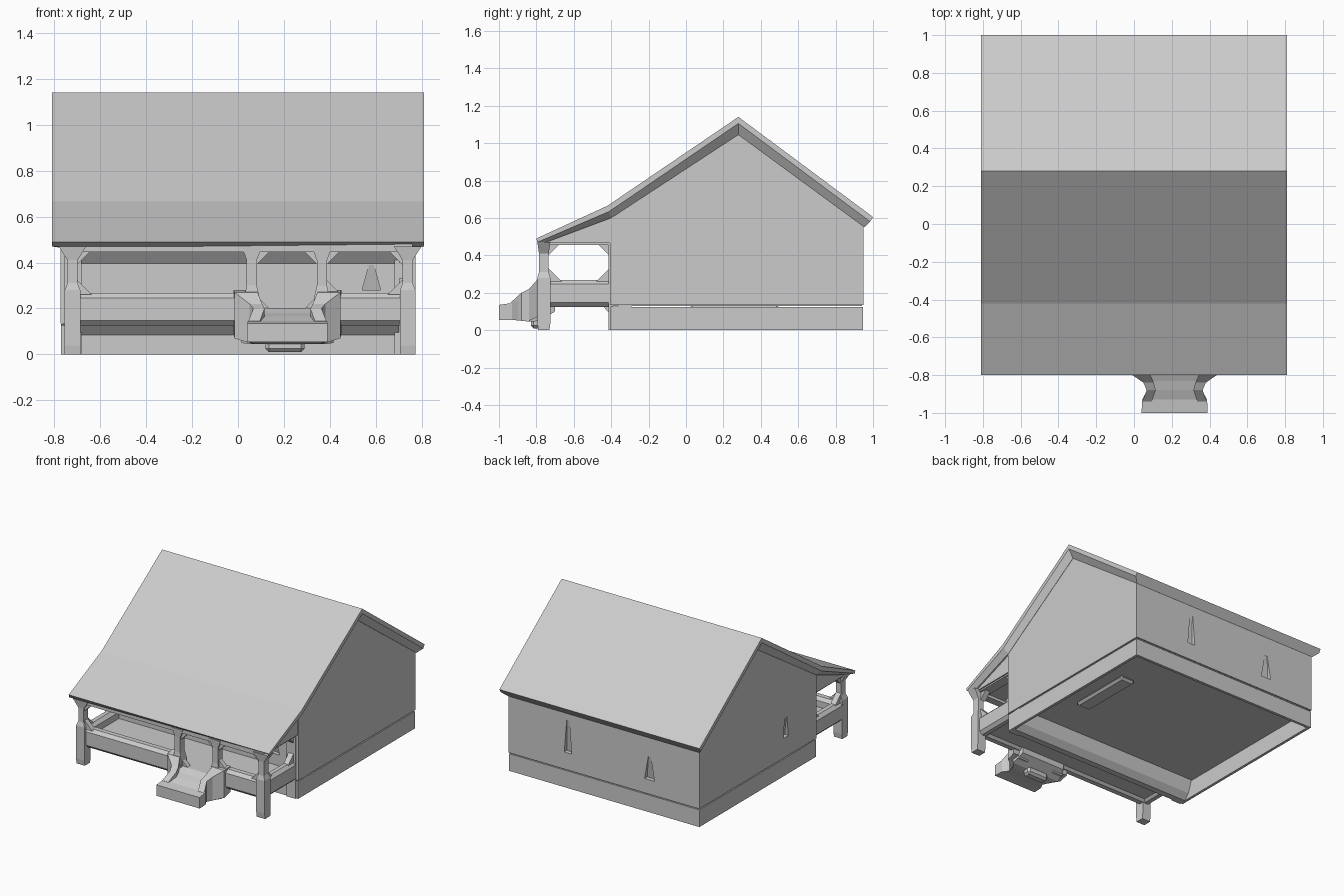
import bpy, bmesh

if "Cube" in bpy.data.objects:
    bpy.data.objects.remove(bpy.data.objects["Cube"], do_unlink=True)

grey = bpy.data.materials.new("plain grey")
grey.use_nodes = True
grey.diffuse_color = (0.6, 0.6, 0.6, 1)
grey.node_tree.nodes["Principled BSDF"].inputs["Base Color"].default_value = (0.6, 0.6, 0.6, 1)


def loft(name, rings, bevel=0):
    """Closed rings of points joined in order and capped at both ends."""
    bm = bmesh.new()
    rows = [[bm.verts.new(p) for p in ring] for ring in rings]
    n = len(rows[0])
    for a, b in zip(rows, rows[1:]):
        for i in range(n):
            j = (i + 1) % n
            bm.faces.new((a[i], a[j], b[j], b[i]))
    bm.faces.new(rows[0])
    bm.faces.new(rows[-1])
    bmesh.ops.recalc_face_normals(bm, faces=bm.faces[:])
    mesh = bpy.data.meshes.new(name)
    bm.to_mesh(mesh)
    bm.free()
    mesh.materials.append(grey)
    ob = bpy.data.objects.new(name, mesh)
    bpy.context.collection.objects.link(ob)
    if bevel:
        mod = ob.modifiers.new("chamfer", "BEVEL")
        mod.width = bevel
        mod.segments = 1
    return ob


def rect(x0, x1, y0, y1, z):
    return [(x0, y0, z), (x1, y0, z), (x1, y1, z), (x0, y1, z)]


def box(name, x0, x1, y0, y1, z0, z1, bevel=0):
    return loft(name, [rect(x0, x1, y0, y1, z0), rect(x0, x1, y0, y1, z1)], bevel)


def extrude_x(name, profile, x0, x1):
    return loft(name, [[(x, y, z) for y, z in profile] for x in (x0, x1)])


def extrude_y(name, profile, y0, y1):
    return loft(name, [[(x, y, z) for x, z in profile] for y in (y0, y1)])


# Roof: slab with a sloping soffit running back to the walls
top = [(-0.8, 0.49), (-0.42, 0.665), (0.28, 1.14), (1.0, 0.605)]
edge = [(-0.795, 0.47), (-0.41, 0.635), (0.28, 1.105), (0.985, 0.58)]
soffit = [(-0.76, 0.465), (-0.4, 0.6), (0.28, 1.045), (0.955, 0.55)]
loft("roof", [[(-0.775, *s), (-0.81, *e), (-0.81, *t), (0.81, *t), (0.81, *e), (0.775, *s)]
              for t, e, s in zip(top, edge, soffit)])

# House body
walls = extrude_x("house_walls", [(-0.405, 0.135), (0.95, 0.135), (0.95, 0.56),
                                  (0.28, 1.06), (-0.405, 0.61)], -0.773, 0.773)

# Small wedge-shaped window dents: axis, wall, outward sign, centre, half width, bottom, top
dents = [("y", 0.95, 1, 0.29, 0.03, 0.26, 0.5), ("y", 0.95, 1, -0.37, 0.04, 0.24, 0.41),
         ("x", -0.773, -1, -0.05, 0.03, 0.28, 0.43), ("y", -0.405, -1, 0.58, 0.04, 0.28, 0.39)]
for axis, wall, sign, mid, width, z0, z1 in dents:
    rings = []
    for z, half, depth in ((z0, width, 0.03), (z1, 0.01, 0.002)):
        n0, n1 = sorted((wall - sign * depth, wall + sign * 0.02))
        span = (mid - half, mid + half)
        rings.append(rect(*span, n0, n1, z) if axis == "y" else rect(n0, n1, *span, z))
    cutter = loft("window_cutter", rings)
    cutter.hide_render = True
    mod = walls.modifiers.new("dent", "BOOLEAN")
    mod.operation = "DIFFERENCE"
    mod.solver = "EXACT"
    mod.object = cutter
    bpy.context.view_layer.objects.active = walls
    bpy.ops.object.modifier_apply(modifier=mod.name)
    bpy.data.objects.remove(cutter, do_unlink=True)

# Hollow foundation with a shadow groove above it, a sloped sill and a cove under the deck
box("foundation_groove", -0.762, 0.762, -0.392, 0.942, 0.13, 0.14)
extrude_x("foundation_front", [(-0.405, 0), (-0.36, 0), (-0.32, 0.04), (-0.29, 0.132),
                               (-0.405, 0.125)], -0.77, 0.77)
extrude_x("deck_cove", [(-0.4, 0.085), (-0.405, 0.085), (-0.46, 0.145), (-0.4, 0.145)],
          -0.7, 0.7)
box("foundation_back", -0.77, 0.77, 0.925, 0.945, 0, 0.125)
for side, s in (("left", 1), ("right", -1)):
    x0, x1 = sorted((s * 0.75, s * 0.77))
    box("foundation_" + side, x0, x1, -0.405, 0.945, 0, 0.125)
box("floor_duct", 0.41, 0.53, 0.02, 0.5, 0.1, 0.135, 0.015)

# Porch deck level with the stair head, ceiling and cove against the house
box("porch_deck", -0.72, 0.72, -0.76, -0.39, 0.142, 0.2)
extrude_x("porch_ceiling", [(-0.77, 0.465), (-0.39, 0.465), (-0.39, 0.61), (-0.76, 0.475)],
          -0.765, 0.765)
extrude_x("porch_cove", [(-0.39, 0.39), (-0.4, 0.39), (-0.46, 0.47), (-0.39, 0.47)], -0.74, 0.74)
box("porch_front_beam", -0.76, 0.76, -0.785, -0.73, 0.445, 0.48)

# Thick solid railings
box("railing_front_right", -0.72, 0.05, -0.78, -0.7, 0.125, 0.268, 0.022)
box("railing_front_left", 0.37, 0.73, -0.78, -0.7, 0.125, 0.268, 0.022)
for side, s in (("left", 1), ("right", -1)):
    x0, x1 = sorted((s * 0.68, s * 0.755))
    box("railing_" + side, x0, x1, -0.77, -0.39, 0.125, 0.268, 0.022)
    box("porch_side_beam_" + side, x0, x1, -0.77, -0.39, 0.455, 0.48)
    box("wall_post_" + side, x0, x1, -0.415, -0.39, 0.0, 0.47)


# Posts: a thick base, a thin shaft and a flared head
def post(name, x, levels):
    loft(name, [rect(x - hx, x + hx, -0.76 - hy, -0.76 + hy, z) for z, hx, hy in levels])


corner = [(0, 0.034, 0.03), (0.04, 0.034, 0.035), (0.28, 0.034, 0.035), (0.31, 0.022, 0.026),
          (0.41, 0.022, 0.026), (0.47, 0.06, 0.035)]
inner = [(0.07, 0.04, 0.03), (0.24, 0.035, 0.035), (0.3, 0.022, 0.026),
         (0.41, 0.022, 0.026), (0.47, 0.045, 0.03)]
for name, x, levels in (("post_right", -0.72, corner), ("post_left", 0.738, corner),
                        ("stair_post_right", 0.06, inner), ("stair_post_left", 0.365, inner)):
    post(name, x, levels)


# Corner braces that turn each porch opening into an octagon
def braces(name, extrude, a, b, z0, z1, d0, d1, size):
    for u, su in ((a, 1), (b, -1)):
        for z, sz in ((z0, 1), (z1, -1)):
            pts = [(u, z), (u + su * size, z), (u, z + sz * size)]
            extrude(name, pts, d0, d1)


for a, b, z0 in ((-0.7, 0.08, 0.26), (0.08, 0.345, 0.19), (0.385, 0.715, 0.26)):
    braces("front_brace", extrude_y, a, b, z0, 0.455, -0.775, -0.74, 0.065)
for s in (1, -1):
    x0, x1 = sorted((s * 0.7, s * 0.74))
    braces("side_brace", extrude_x, -0.735, -0.41, 0.26, 0.47, x0, x1, 0.07)


# Stairs and their flared side walls
def along_y(name, sections):
    loft(name, [[(x0, y, zb), (x1, y, zb), (x1, y, zt), (x0, y, zt)]
                for y, x0, x1, zb, zt in sections])


mid = 0.215
body = [(-1.0, 0.175, 0.055, 0.135), (-0.93, 0.172, 0.055, 0.145), (-0.88, 0.145, 0.05, 0.165),
        (-0.83, 0.16, 0.045, 0.18), (-0.78, 0.2, 0.05, 0.202), (-0.7, 0.18, 0.1, 0.202)]
along_y("stairs", [(y, mid - h, mid + h, zb, zt) for y, h, zb, zt in body])
cheek = [(-0.94, 0.12, 0.17, 0.06, 0.145), (-0.88, 0.1, 0.148, 0.055, 0.2),
         (-0.84, 0.11, 0.165, 0.05, 0.22), (-0.795, 0.13, 0.23, 0.07, 0.27),
         (-0.73, 0.14, 0.235, 0.09, 0.28)]
for side, s in (("left", 1), ("right", -1)):
    along_y("stair_wall_" + side, [(y, mid + s * a, mid + s * b, zb, zt)
                                   for y, a, b, zb, zt in cheek])
box("stair_foot", 0.12, 0.29, -0.83, -0.76, 0.01, 0.07, 0.015)
